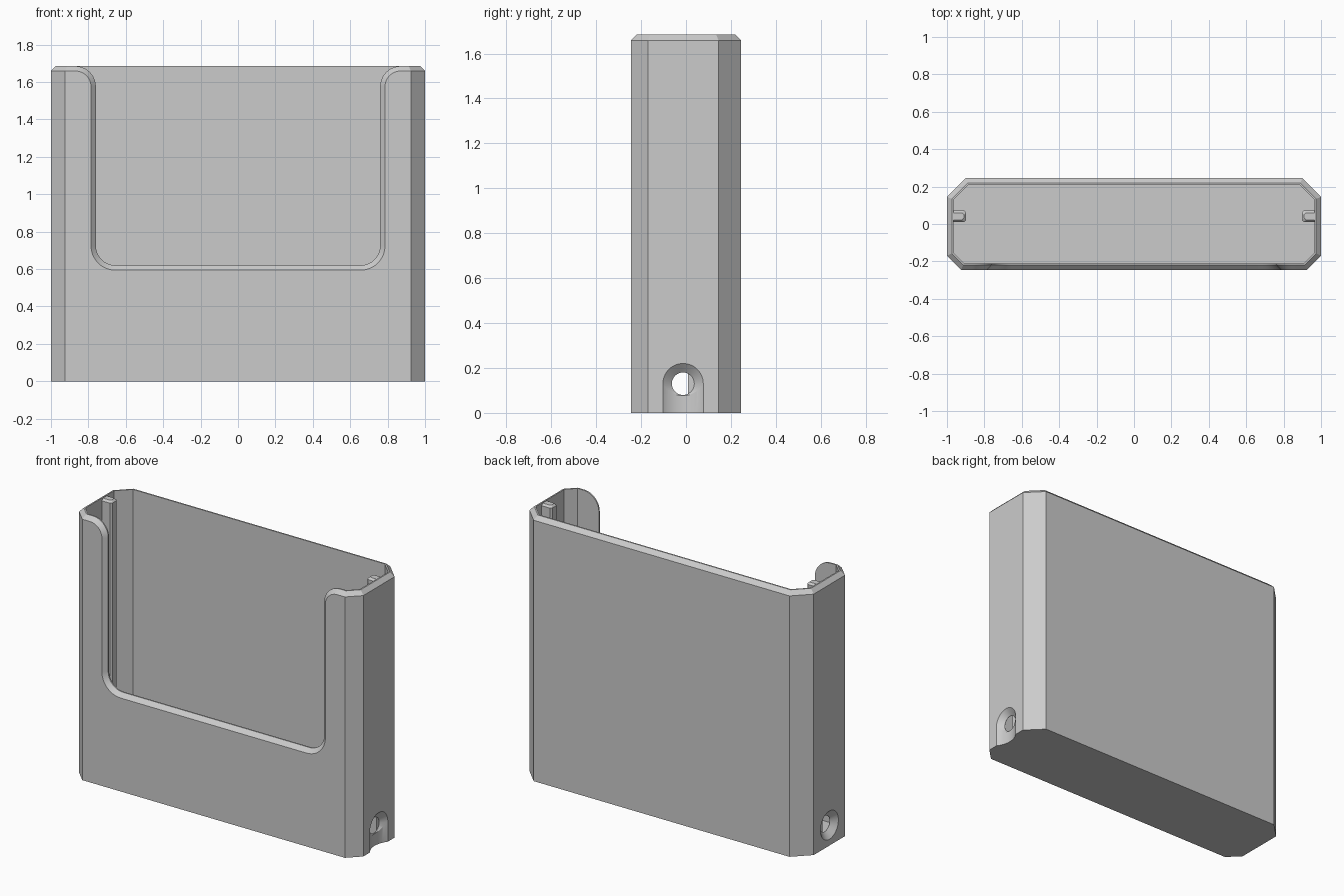
import bpy, bmesh, math
from mathutils import Vector

cube = bpy.data.objects.get("Cube")
if cube:
    bpy.data.objects.remove(cube, do_unlink=True)

HX, HY, HEIGHT = 1.0, 0.245, 1.685
WALL, EDGE, FLOOR = 0.035, 0.026, 0.035
HOLE_Y, HOLE_Z = -0.013, 0.13

grey = bpy.data.materials.new("grey plastic")
grey.use_nodes = True
grey.diffuse_color = (0.6, 0.6, 0.6, 1)
grey.node_tree.nodes["Principled BSDF"].inputs["Base Color"].default_value = (0.6, 0.6, 0.6, 1)


def loft(name, rings):
    """Closed solid through matching rings of points."""
    bm = bmesh.new()
    loops = [[bm.verts.new(p) for p in ring] for ring in rings]
    n = len(loops[0])
    for a, b in zip(loops, loops[1:]):
        for i in range(n):
            j = (i + 1) % n
            bm.faces.new((a[i], a[j], b[j], b[i]))
    bm.faces.new(loops[0])
    bm.faces.new(loops[-1])
    bmesh.ops.recalc_face_normals(bm, faces=bm.faces)
    mesh = bpy.data.meshes.new(name)
    bm.to_mesh(mesh)
    bm.free()
    mesh.materials.append(grey)
    obj = bpy.data.objects.new(name, mesh)
    bpy.context.collection.objects.link(obj)
    return obj


def outline(inset, z):
    """Rectangle with cut corners, moved inwards by inset."""
    x, y = HX - inset, HY - inset
    front, back = (c - inset * (2 - math.sqrt(2)) for c in (0.076, 0.1))
    half = [(x - front, -y), (x, front - y), (x, y - back), (x - back, y)]
    return [Vector((px, py, z)) for px, py in half + [(-px, py) for px, py in reversed(half)]]


def window(grow, y):
    """Front opening: rounded bottom corners, flared top corners."""
    def arc(cx, cz, r, start, end, steps=12):
        angles = [math.radians(start + (end - start) * i / steps) for i in range(steps + 1)]
        return [(cx + r * math.cos(a), cz + r * math.sin(a)) for a in angles]
    half = arc(0.655, 0.725, 0.105 + grow, 270, 360)
    half += arc(0.87, HEIGHT - 0.11, 0.11 - grow, 180, 90)
    half.append((0.87, HEIGHT + 0.3))
    return [Vector((x, y, z)) for x, z in half + [(-x, z) for x, z in reversed(half)]]


def circle(x, r, steps=48):
    turns = [math.tau * i / steps for i in range(steps)]
    return [Vector((x, HOLE_Y + r * math.cos(a), HOLE_Z + r * math.sin(a))) for a in turns]


def cut(obj, cutter):
    mod = obj.modifiers.new("cut", 'BOOLEAN')
    mod.operation, mod.solver, mod.object = 'DIFFERENCE', 'EXACT', cutter
    graph = bpy.context.evaluated_depsgraph_get()
    mesh = bpy.data.meshes.new_from_object(obj.evaluated_get(graph))
    obj.modifiers.clear()
    obj.data = mesh
    bpy.data.objects.remove(cutter, do_unlink=True)


# Holder body with chamfered rim
body = loft("holder_body", [outline(0, 0), outline(0, HEIGHT - EDGE), outline(EDGE, HEIGHT)])
cut(body, loft("cavity", [outline(WALL, FLOOR), outline(WALL, HEIGHT + 0.2)]))

# Front opening with chamfered edge
cut(body, loft("opening", [window(EDGE, -HY - 0.1), window(EDGE, -HY),
                           window(0, -HY + EDGE), window(0, -0.1)]))

# Countersunk hole in each side wall
for s in (1, -1):
    cut(body, loft("side_hole", [circle(s * 1.1, 0.09), circle(s, 0.09),
                                 circle(s * (HX - WALL + 0.002), 0.05), circle(s * 0.9, 0.05)]))

# Shallow cable groove running down from the left hole
R, DEPTH = 0.15, 0.03


def groove_ring(z):
    turns = [math.tau * i / 96 for i in range(96)]
    return [Vector((HX - DEPTH + R + R * math.cos(a), HOLE_Y + R * math.sin(a), z)) for a in turns]


cut(body, loft("groove", [groove_ring(-0.1), groove_ring(HOLE_Z)]))

# Guide rails inside both side walls
rails = []
for side, s in (("left", 1), ("right", -1)):
    def rail_ring(inset, z):
        x, y0, y1, c = 0.897 + inset, 0.01 + inset, 0.072 - inset, 0.01
        pts = [(0.966, y0), (x + c, y0), (x, y0 + c), (x, y1 - c), (x + c, y1), (0.966, y1)]
        return [Vector((s * px, py, z)) for px, py in pts]
    rails.append(loft(side + "_guide_rail", [rail_ring(0, FLOOR - 0.005),
                                             rail_ring(0, HEIGHT - 0.017), rail_ring(0.012, HEIGHT - 0.005)]))

# Smooth shading on curves only
for obj in [body] + rails:
    bpy.ops.object.select_all(action='DESELECT')
    obj.select_set(True)
    bpy.context.view_layer.objects.active = obj
    bpy.ops.object.shade_smooth_by_angle(angle=math.radians(20))
